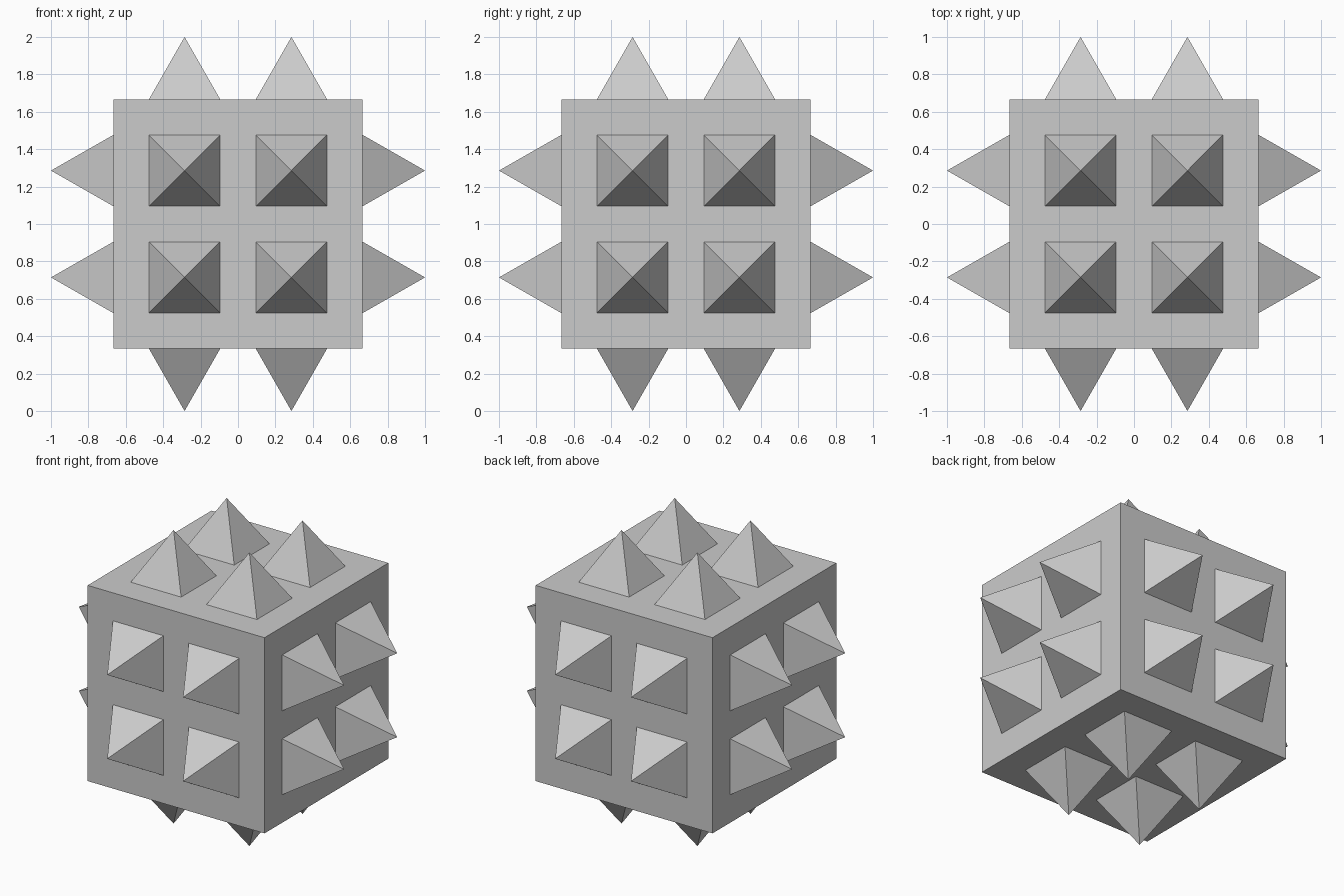
import bpy, bmesh
from mathutils import Vector

if "Cube" in bpy.data.objects:
    bpy.data.objects.remove(bpy.data.objects["Cube"])

HALF = 2 / 3            # half width of the cube
U = 4 / 21              # layout unit: gaps are U, spike bases are 2U
SPIKE = 1 / 3           # spike height

bm = bmesh.new()
bmesh.ops.create_cube(bm, size=2 * HALF)

# score every side with lines at the spike base edges
for axis in range(3):
    for d in (-2.5 * U, -0.5 * U, 0.5 * U, 2.5 * U):
        direction = Vector((0, 0, 0))
        direction[axis] = 1
        bmesh.ops.bisect_plane(bm, geom=bm.verts[:] + bm.edges[:] + bm.faces[:],
                               plane_co=direction * d, plane_no=direction)

# raise the large square cells into four pyramids per side
bm.normal_update()
cells = [f for f in bm.faces if f.calc_area() > 3.5 * U * U]
for cell in cells:
    normal = cell.normal.copy()
    tip = bmesh.ops.poke(bm, faces=[cell])["verts"][0]
    tip.co += normal * SPIKE

# spiked cube standing on its lower tips
bm.normal_update()
mesh = bpy.data.meshes.new("spiked_cube")
bm.to_mesh(mesh)
bm.free()
cube = bpy.data.objects.new("spiked_cube", mesh)
cube.location.z = HALF + SPIKE
bpy.context.collection.objects.link(cube)
